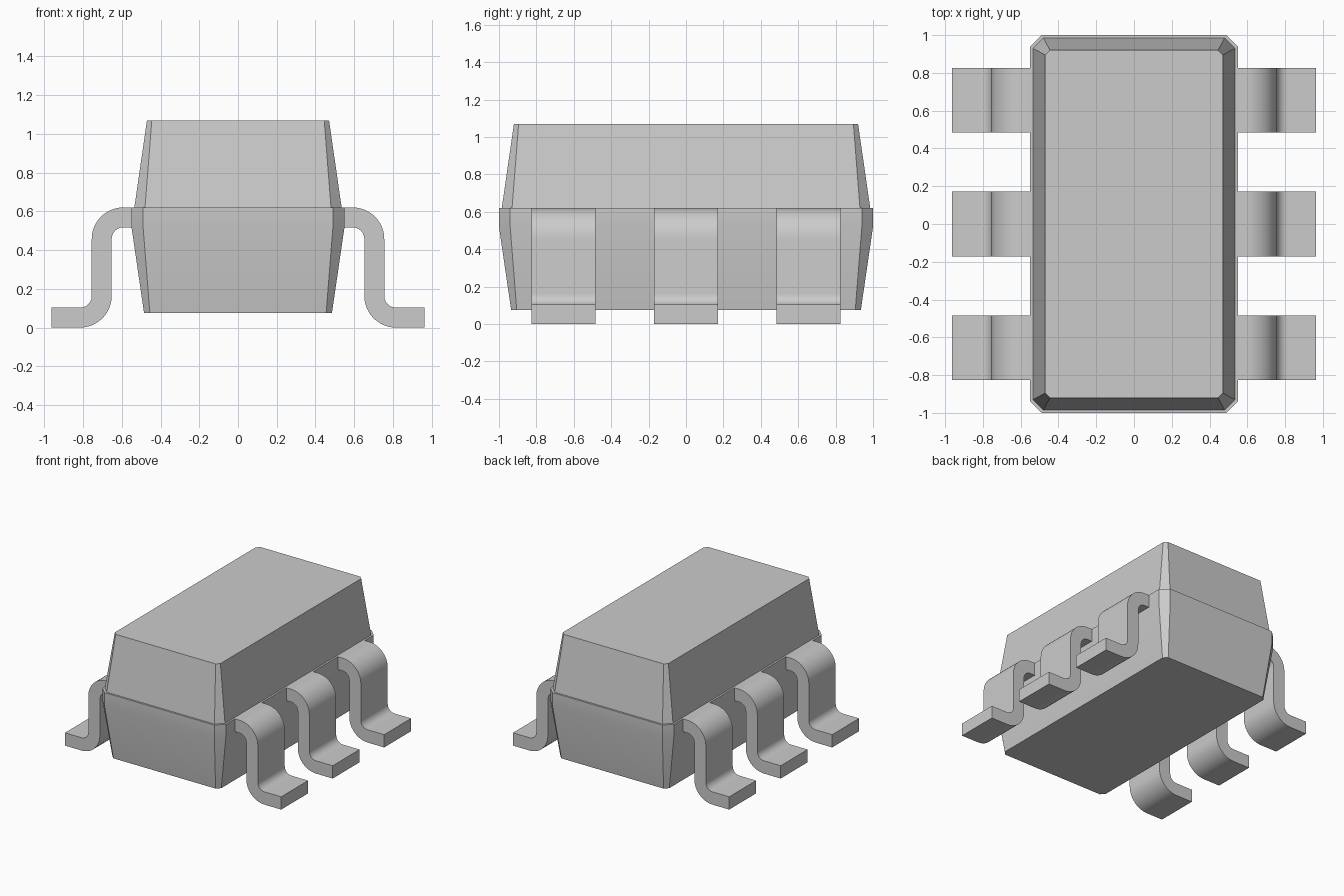
import bpy
import bmesh
import math

if "Cube" in bpy.data.objects:
    bpy.data.objects.remove(bpy.data.objects["Cube"], do_unlink=True)

grey = bpy.data.materials.new("light grey")
grey.use_nodes = True
grey.diffuse_color = (0.6, 0.6, 0.6, 1)
grey.node_tree.nodes["Principled BSDF"].inputs["Base Color"].default_value = (0.6, 0.6, 0.6, 1)


def loft(name, rings):
    """Join equal-sized rings of points with side faces and cap both ends."""
    bm = bmesh.new()
    loops = [[bm.verts.new(p) for p in ring] for ring in rings]
    for a, b in zip(loops, loops[1:]):
        for i in range(len(a)):
            j = (i + 1) % len(a)
            bm.faces.new((a[i], a[j], b[j], b[i]))
    bm.faces.new(loops[0])
    bm.faces.new(loops[-1])
    bmesh.ops.recalc_face_normals(bm, faces=bm.faces)
    mesh = bpy.data.meshes.new(name)
    bm.to_mesh(mesh)
    bm.free()
    mesh.materials.append(grey)
    obj = bpy.data.objects.new(name, mesh)
    bpy.context.collection.objects.link(obj)
    bpy.ops.object.select_all(action="DESELECT")
    obj.select_set(True)
    bpy.context.view_layer.objects.active = obj
    bpy.ops.object.shade_smooth_by_angle(angle=math.radians(25))
    return obj


def octagon(x, y, cut, z):
    """Rectangle with half sizes x, y and chamfered corners."""
    return [(x, y - cut, z), (x - cut, y, z), (cut - x, y, z), (-x, y - cut, z),
            (-x, cut - y, z), (cut - x, -y, z), (x - cut, -y, z), (x, cut - y, z)]


def arc(cx, cz, radius, start, end, steps=12):
    angles = [math.radians(start + (end - start) * i / steps) for i in range(steps + 1)]
    return [(cx + radius * math.cos(a), cz + radius * math.sin(a)) for a in angles]


# Package body: lower half with a straight band, and a slightly inset upper half
loft("lower_body", [octagon(0.485, 0.935, 0.03, 0.075),
                    octagon(0.55, 1.0, 0.06, 0.52),
                    octagon(0.55, 1.0, 0.06, 0.62)])
loft("upper_body", [octagon(0.535, 0.985, 0.055, 0.62),
                    octagon(0.47, 0.92, 0.025, 1.07)])

# Bent leads: two opposite bends between shoulder and foot
THICK, INNER = 0.103, 0.06
OUTER = INNER + THICK
SHOULDER_X, SHOULDER_Z = 0.592, 0.62 - OUTER
FOOT_X = SHOULDER_X + OUTER + INNER
profile = [(0.549, 0.62)]
profile += arc(SHOULDER_X, SHOULDER_Z, OUTER, 90, 0)
profile += arc(FOOT_X, OUTER, INNER, 180, 270)
profile += [(0.963, THICK), (0.963, 0)]
profile += arc(FOOT_X, OUTER, OUTER, 270, 180)
profile += arc(SHOULDER_X, SHOULDER_Z, INNER, 0, 90)
profile += [(0.549, 0.62 - THICK)]

for side, sign in (("left", 1), ("right", -1)):
    for place, y in (("front", -0.655), ("middle", 0), ("back", 0.655)):
        loft(f"{side}_{place}_lead",
             [[(sign * x, y + dy, z) for x, z in profile] for dy in (-0.171, 0.171)])
